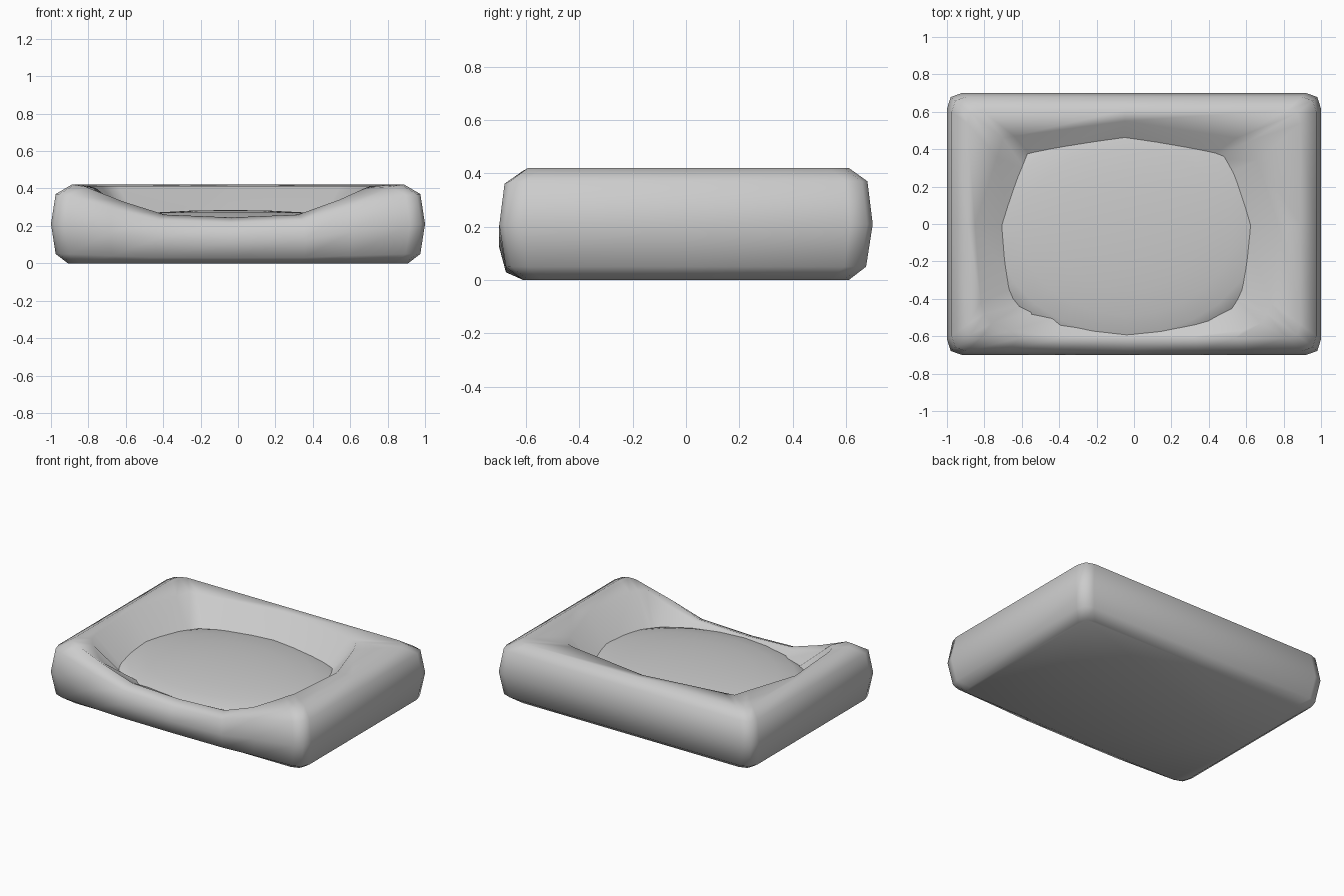
import bpy, bmesh

if "Cube" in bpy.data.objects:
    bpy.data.objects.remove(bpy.data.objects["Cube"])

# Plan outline (unit rectangle with cut corners), counter-clockwise from front left
OUT = [(-.92, -1), (-.69, -1), (-.44, -1), (-.04, -1), (.36, -1), (.61, -1), (.92, -1),
       (.98, -.97), (1, -.88), (1, 0), (1, .88), (.98, .97), (.92, 1),
       (-.05, 1),
       (-.92, 1), (-.98, .97), (-1, .88), (-1, 0), (-1, -.88), (-.98, -.97)]
# Rim of the hollow, matching the outline point for point
RIM = [(-.76, -.53), (-.66, -.57), (-.43, -.59), (-.04, -.6), (.35, -.59), (.58, -.57), (.68, -.53),
       (.71, -.48), (.73, -.42), (.77, 0), (.66, .34), (.61, .44), (.55, .46),
       (-.05, .55),
       (-.64, .47), (-.7, .46), (-.73, .36), (-.85, 0), (-.82, -.42), (-.80, -.48)]
# Height of the rim along the lowered front
DIP = {0: .41, 1: .33, 2: .26, 3: .245, 4: .26, 5: .34, 6: .41}
# Side profile: half width, half depth, height
PROFILE = [(.91, .61, 0), (.975, .675, .05), (1, .7, .21), (.975, .68, .37), (.89, .61, .42)]


def ring(bm, pts):
    return [bm.verts.new(p) for p in pts]


# Padded wall, outside bottom to inner floor
bm = bmesh.new()
tops = [DIP.get(i, .42) for i in range(len(OUT))]
rings = []
for hx, hy, z in PROFILE:
    rings.append(ring(bm, [(u * hx, v * hy, z * t / .42) for (u, v), t in zip(OUT, tops)]))
rings.append(ring(bm, [(x, y, t - .008) for (x, y), t in zip(RIM, tops)]))
rings.append(ring(bm, [(-.05 + (x + .05) * .77, -.03 + (y + .03) * .8, .19) for x, y in RIM]))
n = len(OUT)
for a, b in zip(rings, rings[1:]):
    for i in range(n):
        j = (i + 1) % n
        bm.faces.new((a[i], a[j], b[j], b[i]))
bm.faces.new(rings[0][::-1])
bm.faces.new(rings[-1])
bmesh.ops.recalc_face_normals(bm, faces=bm.faces)
for f in bm.faces:
    f.smooth = True
me = bpy.data.meshes.new("padded_wall")
bm.to_mesh(me)
bm.free()
wall = bpy.data.objects.new("padded_wall", me)
bpy.context.collection.objects.link(wall)

# Domed cushion filling the hollow
bpy.ops.mesh.primitive_uv_sphere_add(segments=24, ring_count=12, location=(-.04, -.04, .185))
cushion = bpy.context.object
cushion.name = "cushion"
cushion.scale = (.8, .635, .1)
bpy.ops.object.transform_apply(location=False, rotation=False, scale=True)
bpy.ops.object.shade_smooth()
